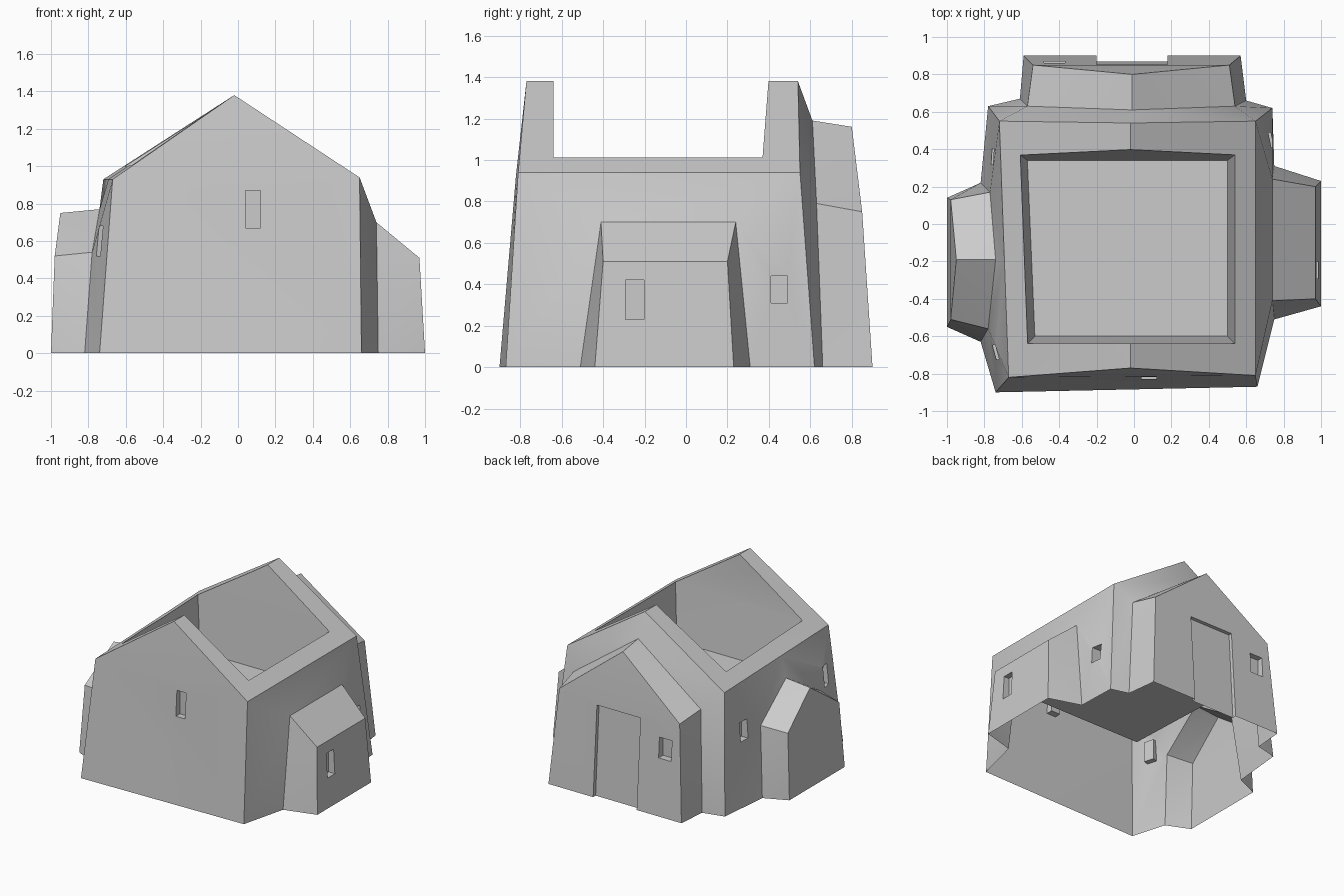
import bpy, bmesh
from math import radians
from mathutils import Matrix, Vector

if "Cube" in bpy.data.objects:
    bpy.data.objects.remove(bpy.data.objects["Cube"])


def new_object(name, bm):
    bmesh.ops.remove_doubles(bm, verts=bm.verts, dist=0.001)
    bmesh.ops.recalc_face_normals(bm, faces=bm.faces)
    mesh = bpy.data.meshes.new(name)
    bm.to_mesh(mesh)
    bm.free()
    ob = bpy.data.objects.new(name, mesh)
    bpy.context.collection.objects.link(ob)
    return ob


def face(bm, pts):
    return bm.faces.new([bm.verts.new(p) for p in pts])


def loft(bm, rings, closed=False):
    """Bridge rings of equal length and cap the last one."""
    n = len(rings[0])
    for a, b in zip(rings, rings[1:]):
        for i in range(n if closed else n - 1):
            j = (i + 1) % n
            face(bm, [a[i], a[j], b[j], b[i]])
    face(bm, rings[-1])


# main house corners: base, eaves, roof peaks
base_fl, base_fr = (-.74, -.90, 0), (.66, -.87, 0)
base_bl, base_br = (-.78, .63, 0), (.74, .62, 0)
eave_fl, eave_fr = (-.67, -.82, .93), (.65, -.81, .94)
eave_bl, eave_br = (-.72, .55, .93), (.65, .55, .94)
eave_ml = (-.693, -.19, .93)
peak_f, peak_b = (-.02, -.77, 1.38), (-.02, .54, 1.38)

bm = bmesh.new()
# front gable and roof slopes
face(bm, [base_fl, base_fr, eave_fr, peak_f, eave_fl])
face(bm, [eave_fr, eave_br, peak_b, peak_f])
face(bm, [eave_fl, peak_f, peak_b, eave_bl, eave_ml])

# left wall with gabled annex
loft(bm, [
    [base_fl, eave_fl, eave_ml, eave_bl, base_bl],
    [(-.82, -.63, 0), (-.78, -.56, .54), (-.74, -.19, .77), (-.77, .17, .54), (-.82, .22, 0)],
    [(-1, -.55, 0), (-.98, -.51, .52), (-.95, -.19, .75), (-.98, .13, .52), (-1, .14, 0)]])
# right wall with lean-to annex
loft(bm, [
    [base_fr, eave_fr, eave_br, base_br],
    [(.75, -.51, 0), (.74, -.41, .70), (.74, .24, .70), (.75, .31, 0)],
    [(1, -.44, 0), (.97, -.40, .51), (.97, .20, .51), (1, .23, 0)]])
# back wall with gabled porch
loft(bm, [
    [base_bl, eave_bl, peak_b, eave_br, base_br],
    [(-.61, .67, 0), (-.57, .63, .79), (-.01, .61, 1.19), (.54, .63, .79), (.60, .66, 0)],
    [(-.59, .90, 0), (-.54, .85, .75), (-.01, .80, 1.16), (.51, .85, .75), (.57, .90, 0)]])
# temporary floor closes the solid for cutting
bmesh.ops.remove_doubles(bm, verts=bm.verts, dist=0.001)
bmesh.ops.holes_fill(bm, edges=[e for e in bm.edges if e.is_boundary], sides=0)
bmesh.ops.triangulate(bm, faces=bm.faces)
house = new_object("house_shell", bm)

# open roof pit
bm = bmesh.new()
rings = [
    [(-.54, -.64, 1.6), (.54, -.64, 1.6), (.54, .415, 1.6), (-.61, .415, 1.6)],
    [(-.57, -.64, 1.02), (.54, -.64, 1.02), (.54, .37, 1.02), (-.61, .37, 1.02)],
    [(-.53, -.60, .57), (.50, -.60, .57), (.50, .34, .57), (-.57, .34, .57)]]
loft(bm, rings, closed=True)
face(bm, rings[0])
cutters = [new_object("roof_pit_cutter", bm)]


def pocket(name, center, size, turn=0, tilt=0):
    bm = bmesh.new()
    m = (Matrix.Translation(center) @ Matrix.Rotation(radians(turn), 4, 'Z')
         @ Matrix.Rotation(radians(tilt), 4, 'X') @ Matrix.Diagonal(Vector((*size, 1))))
    bmesh.ops.create_cube(bm, size=1, matrix=m)
    cutters.append(new_object(name, bm))


# door and window recesses
pocket("door_cutter", (-.01, .90, .31), (.38, .10, .80), tilt=3.5)
pocket("front_window", (.08, -.83, .77), (.08, .10, .20))
pocket("back_window", (-.425, .865, .525), (.11, .10, .16))
pocket("left_front_window", (-.755, -.69, .60), (.10, .08, .16), turn=16)
pocket("left_back_window", (-.755, .36, .57), (.10, .085, .15))
pocket("right_window", (.71, .45, .375), (.10, .08, .13))
pocket("annex_window", (.98, -.247, .325), (.10, .09, .19))

bpy.context.view_layer.objects.active = house
house.select_set(True)
for c in cutters:
    c.hide_render = True
    mod = house.modifiers.new(c.name, 'BOOLEAN')
    mod.operation, mod.solver, mod.object = 'DIFFERENCE', 'EXACT', c
    bpy.ops.object.modifier_apply(modifier=mod.name)
    bpy.data.objects.remove(c)

# remove temporary floor so the shell is open below
bm = bmesh.new()
bm.from_mesh(house.data)
floor = [f for f in bm.faces if all(abs(v.co.z) < 1e-4 for v in f.verts)]
bmesh.ops.delete(bm, geom=floor, context='FACES')
bm.to_mesh(house.data)
bm.free()
bpy.ops.object.shade_smooth_by_angle(angle=radians(25))
